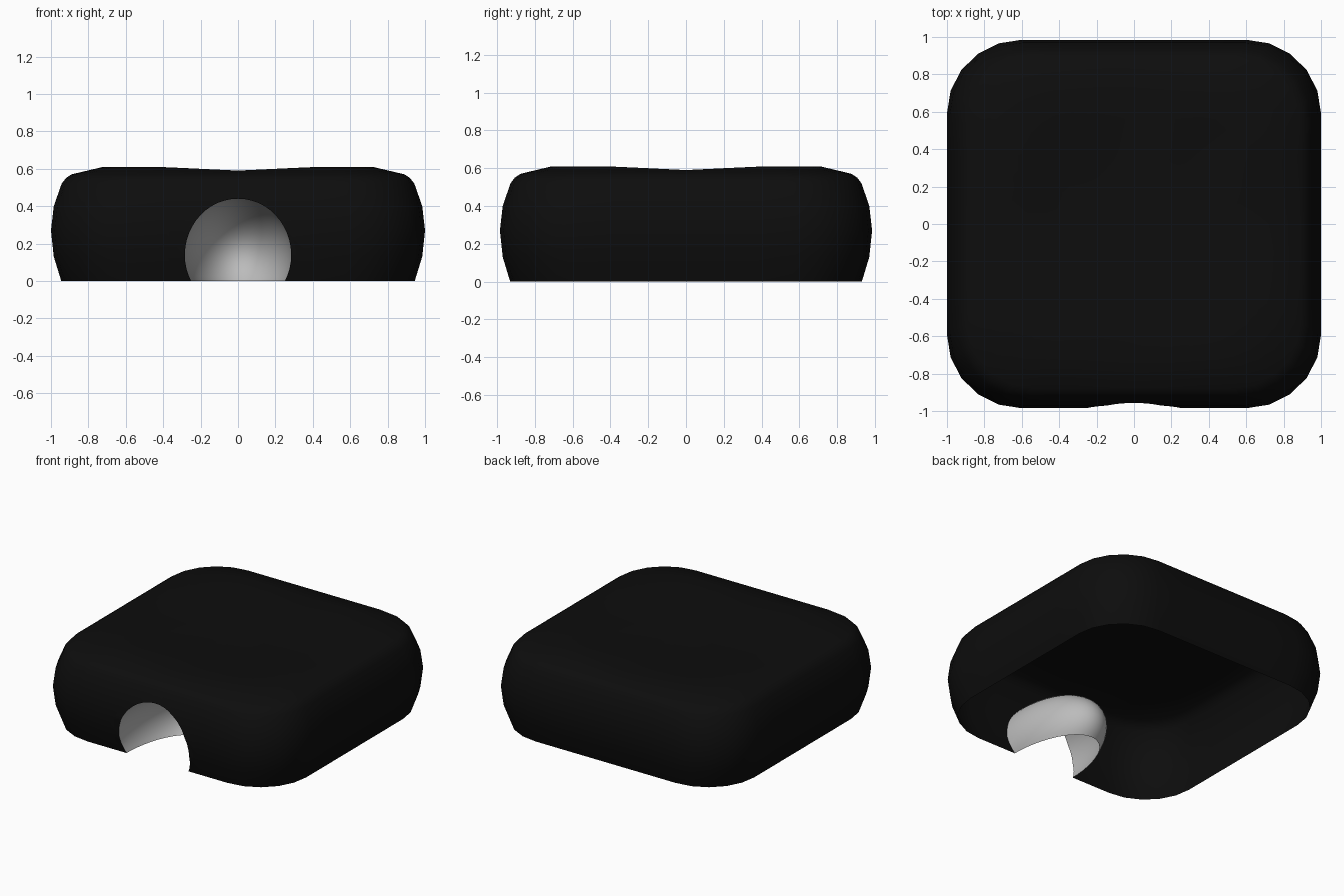
import bpy
import bmesh
from math import cos, sin, pi, radians
from mathutils import Vector

if "Cube" in bpy.data.objects:
    bpy.data.objects.remove(bpy.data.objects["Cube"], do_unlink=True)


def make_material(name, value):
    mat = bpy.data.materials.new(name)
    mat.use_nodes = True
    color = (value, value, value, 1)
    mat.diffuse_color = color
    mat.node_tree.nodes["Principled BSDF"].inputs["Base Color"].default_value = color
    return mat


def rounded_outline(radius=0.4, arc_steps=5, side_steps=6):
    """Rounded square, counter-clockwise, with extra points along its sides."""
    points = []
    flat = 1 - radius
    for quarter in range(4):
        turn = quarter * pi / 2
        local = [(flat + radius * cos(i * pi / 2 / arc_steps),
                  flat + radius * sin(i * pi / 2 / arc_steps))
                 for i in range(arc_steps + 1)]
        local += [(flat - 2 * flat * i / side_steps, 1) for i in range(1, side_steps)]
        points += [(x * cos(turn) - y * sin(turn), x * sin(turn) + y * cos(turn))
                   for x, y in local]
    return points


black = make_material("black", 0.004)
grey = make_material("grey", 0.5)

# Cushion-shaped shell: (scale, height) rings from the rim to the top centre
profile = [(0.945, 0), (0.985, 0.13), (1, 0.27), (0.985, 0.4), (0.943, 0.52),
           (0.92, 0.55), (0.89, 0.57), (0.72, 0.59), (0.57, 0.588),
           (0.35, 0.586), (0.15, 0.584)]
bm = bmesh.new()
rings = []
for scale, height in profile:
    ring = []
    for x, y in rounded_outline():
        px, py = x * scale, y * scale * 0.985
        # The top is slightly puffed towards its corners
        puff = 0.02 * min(1, abs(px * py) / 0.3) if 0.5 < scale < 0.8 else 0
        ring.append(bm.verts.new((px, py, height + puff)))
    rings.append(ring)
count = len(rings[0])
for low, high in zip(rings, rings[1:]):
    for i in range(count):
        j = (i + 1) % count
        bm.faces.new((low[i], low[j], high[j], high[i]))
bm.faces.new(rings[-1])
bm.faces.new(list(reversed(rings[0])))
mesh = bpy.data.meshes.new("shell")
bm.to_mesh(mesh)
bm.free()
mesh.materials.append(black)
mesh.materials.append(grey)
shell = bpy.data.objects.new("shell", mesh)
bpy.context.collection.objects.link(shell)

# Entrance hollow scooped out of the front
center, radii = Vector((0, -0.95, 0.14)), Vector((0.285, 0.58, 0.3))
bpy.ops.mesh.primitive_uv_sphere_add(segments=48, ring_count=24, radius=1, location=center)
cutter = bpy.context.object
cutter.name = "hollow_cutter"
cutter.scale = radii
cutter.hide_render = True
bpy.context.view_layer.update()

cut = shell.modifiers.new("hollow", 'BOOLEAN')
cut.operation = 'DIFFERENCE'
cut.solver = 'EXACT'
cut.object = cutter
bpy.ops.object.select_all(action='DESELECT')
bpy.context.view_layer.objects.active = shell
shell.select_set(True)
bpy.ops.object.modifier_apply(modifier=cut.name)
bpy.data.objects.remove(cutter, do_unlink=True)

# Open underside, and grey lining wherever the face lies on the hollow
bm = bmesh.new()
bm.from_mesh(shell.data)
floor = [f for f in bm.faces if all(v.co.z < 0.001 for v in f.verts)]
bmesh.ops.delete(bm, geom=floor, context='FACES')
for face in bm.faces:
    inside = all(sum(((v.co[k] - center[k]) / radii[k]) ** 2 for k in range(3)) < 1.02
                 for v in face.verts)
    face.material_index = 1 if inside else 0
bm.to_mesh(shell.data)
bm.free()
bpy.ops.object.shade_smooth_by_angle(angle=radians(40))
